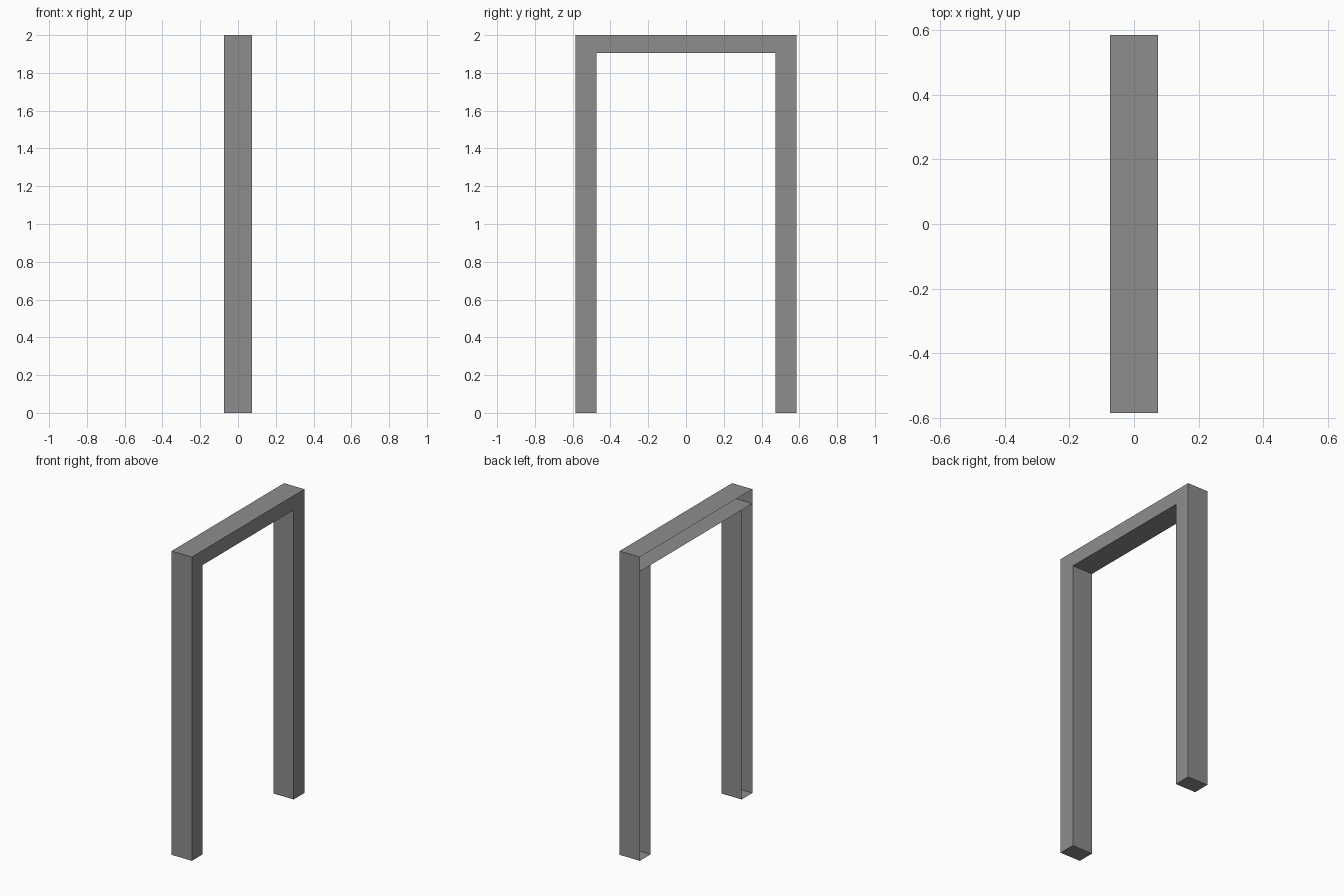
import bpy
import bmesh

cube = bpy.data.objects.get("Cube")
if cube:
    bpy.data.objects.remove(cube, do_unlink=True)

# Overall sizes
HALF_DEPTH = 0.074
HALF_WIDTH = 0.585
OPENING = 0.473
HEIGHT = 2.0
BEAM_BOTTOM = 1.905

grey = bpy.data.materials.new("mid_grey")
grey.use_nodes = True
colour = (0.27, 0.27, 0.27, 1)
grey.diffuse_color = colour
grey.node_tree.nodes["Principled BSDF"].inputs["Base Color"].default_value = colour


def open_box(name, y0, y1, z0, z1, capped_top=True):
    """Hollow board without its -x face, and optionally without a top."""
    bm = bmesh.new()
    bmesh.ops.create_cube(bm, size=1)
    for v in bm.verts:
        v.co.x *= 2 * HALF_DEPTH
        v.co.y = y1 if v.co.y > 0 else y0
        v.co.z = z1 if v.co.z > 0 else z0
    bm.normal_update()
    unwanted = [f for f in bm.faces if f.normal.x < -0.5
                or (f.normal.z > 0.5 and not capped_top)]
    bmesh.ops.delete(bm, geom=unwanted, context='FACES')
    mesh = bpy.data.meshes.new(name)
    bm.to_mesh(mesh)
    bm.free()
    mesh.materials.append(grey)
    obj = bpy.data.objects.new(name, mesh)
    bpy.context.collection.objects.link(obj)
    return obj


# Two posts and the lintel across them
open_box("front_post", -HALF_WIDTH, -OPENING, 0, BEAM_BOTTOM, capped_top=False)
open_box("back_post", OPENING, HALF_WIDTH, 0, BEAM_BOTTOM, capped_top=False)
open_box("lintel", -HALF_WIDTH, HALF_WIDTH, BEAM_BOTTOM, HEIGHT)
